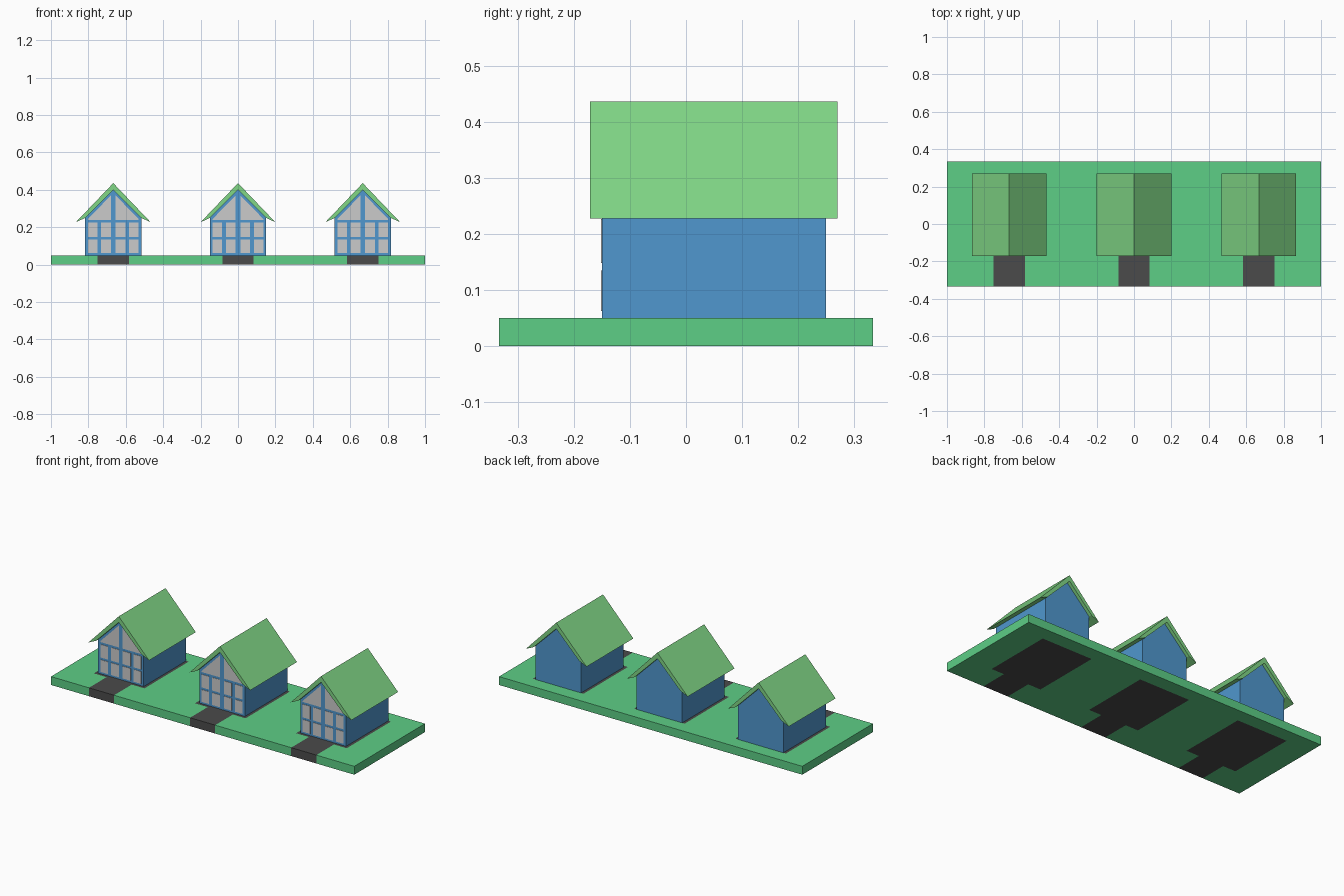
import bpy, bmesh

if "Cube" in bpy.data.objects:
    bpy.data.objects.remove(bpy.data.objects["Cube"])

HOUSE_X = (-0.667, 0.0, 0.667)
BASE_H = 0.05


def material(name, color):
    m = bpy.data.materials.new(name)
    m.diffuse_color = (*color, 1)
    m.use_nodes = True
    m.node_tree.nodes["Principled BSDF"].inputs["Base Color"].default_value = m.diffuse_color
    return m


lawn_green = material("lawn_green", (0.11, 0.62, 0.24))
roof_green = material("roof_green", (0.22, 0.68, 0.24))
wall_blue = material("wall_blue", (0.08, 0.31, 0.62))
paving_dark = material("paving_dark", (0.07, 0.07, 0.07))


def prism(name, outlines, to_3d, start, end, mat=None):
    """Extrude one or more 2D outlines from start to end along the third axis."""
    bm = bmesh.new()
    for outline in outlines:
        a = [bm.verts.new(to_3d(u, v, start)) for u, v in outline]
        b = [bm.verts.new(to_3d(u, v, end)) for u, v in outline]
        bm.faces.new(a)
        bm.faces.new(b[::-1])
        for i in range(len(a)):
            j = (i + 1) % len(a)
            bm.faces.new((a[j], a[i], b[i], b[j]))
    bmesh.ops.recalc_face_normals(bm, faces=bm.faces)
    me = bpy.data.meshes.new(name)
    bm.to_mesh(me)
    bm.free()
    if mat:
        me.materials.append(mat)
    ob = bpy.data.objects.new(name, me)
    bpy.context.collection.objects.link(ob)
    return ob


def flat(u, v, w):       # plan outline, extruded upward
    return (u, v, w)


def upright(u, v, w):    # front outline, extruded backward
    return (u, w, v)


# T-shaped paving outline: driveway plus house pad
pad = [(-0.083, -0.333), (-0.083, -0.167), (-0.167, -0.167), (-0.167, 0.25),
       (0.167, 0.25), (0.167, -0.167), (0.083, -0.167), (0.083, -0.333)]

# Lawn with the paving notched out of its front edge
lawn = [(-1, 0.333), (-1, -0.333)]
for hx in HOUSE_X:
    lawn += [(hx + x, y) for x, y in pad]
lawn += [(1, -0.333), (1, 0.333)]
prism("lawn", [lawn], flat, 0, BASE_H, lawn_green)

# Gable wall and roof profiles
wall = [(-0.15, BASE_H), (0.15, BASE_H), (0.15, 0.25), (0, 0.4), (-0.15, 0.25)]
roof = [(0, 0.436), (0.2, 0.227), (0.15, 0.25), (0, 0.4), (-0.15, 0.25), (-0.2, 0.227)]

# Window panes: two rows of four, and two sloping panes in the gable
panes = []
for s in (-1, 1):
    for x0, x1 in ((0.013, 0.065), (0.085, 0.135)):
        for z0, z1 in ((0.062, 0.135), (0.148, 0.226)):
            panes.append([(s * x0, z0), (s * x1, z0), (s * x1, z1), (s * x0, z1)])
    panes.append([(s * 0.013, 0.24), (s * 0.135, 0.24), (s * 0.135, 0.245), (s * 0.013, 0.37)])

for i, hx in enumerate(HOUSE_X, 1):
    parts = [
        prism(f"paving_{i}", [pad], flat, 0, BASE_H, paving_dark),
        prism(f"house_walls_{i}", [wall], upright, -0.15, 0.25, wall_blue),
        prism(f"roof_{i}", [roof], upright, -0.171, 0.27, roof_green),
        prism(f"window_panes_{i}", panes, upright, -0.152, -0.149),
    ]
    for p in parts:
        p.location.x = hx
